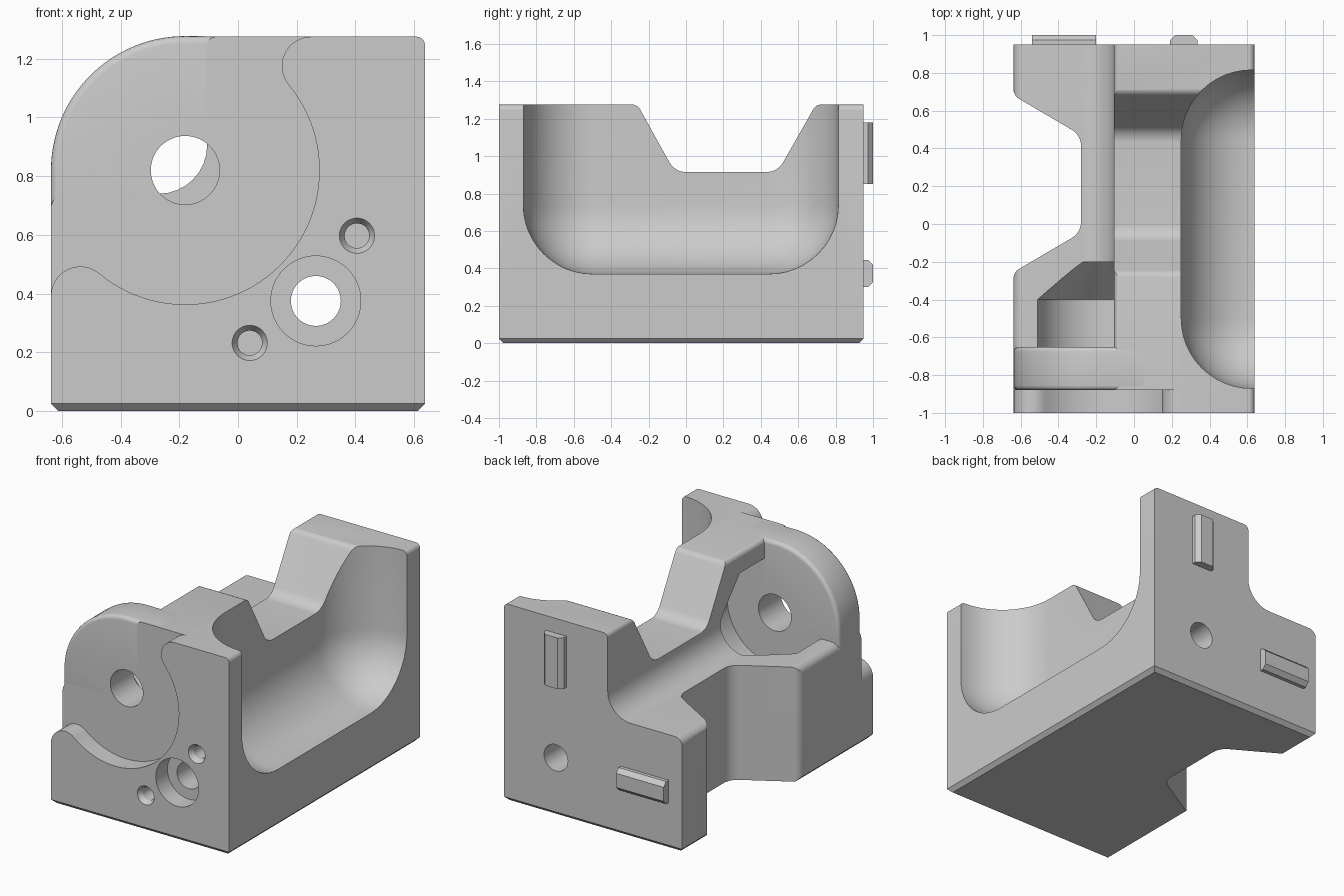
import bpy, bmesh, math
from mathutils import Vector, Matrix

if "Cube" in bpy.data.objects:
    bpy.data.objects.remove(bpy.data.objects["Cube"])

HALF, TOP, FRONT, BACK = 0.637, 1.275, -1.0, 0.95
BOLT_X, BOLT_Z, BOSS_R = -0.18, 0.82, 0.457

grey = bpy.data.materials.new("light_grey")
grey.use_nodes = True
grey.diffuse_color = (0.6, 0.6, 0.6, 1)
grey.node_tree.nodes["Principled BSDF"].inputs["Base Color"].default_value = (0.6, 0.6, 0.6, 1)


def make(name, bm):
    bmesh.ops.recalc_face_normals(bm, faces=bm.faces)
    mesh = bpy.data.meshes.new(name)
    bm.to_mesh(mesh)
    bm.free()
    mesh.materials.append(grey)
    obj = bpy.data.objects.new(name, mesh)
    bpy.context.scene.collection.objects.link(obj)
    return obj


def arc(cx, cy, r, start, end, steps=12):
    angles = [math.radians(start + (end - start) * i / steps) for i in range(steps + 1)]
    return [(cx + r * math.cos(a), cy + r * math.sin(a)) for a in angles]


def rounded(points, steps=8):
    """Polygon outline; a third value on a point is its corner radius."""
    out = []
    for i, p in enumerate(points):
        here = Vector(p[:2])
        if len(p) == 2:
            out.append(tuple(here))
            continue
        to_prev = (Vector(points[i - 1][:2]) - here).normalized()
        to_next = (Vector(points[(i + 1) % len(points)][:2]) - here).normalized()
        half = to_prev.angle(to_next) / 2
        centre = here + (to_prev + to_next).normalized() * (p[2] / math.sin(half))
        reach = p[2] / math.tan(half)
        a, b = here + to_prev * reach - centre, here + to_next * reach - centre
        start = math.degrees(math.atan2(a.y, a.x))
        sweep = (math.degrees(math.atan2(b.y, b.x)) - start + 180) % 360 - 180
        out += arc(centre.x, centre.y, p[2], start, start + sweep, steps)
    return out


def prism_bm(points, axis, low, high):
    bm = bmesh.new()
    place = {"x": lambda a, b, d: (d, a, b),
             "y": lambda a, b, d: (a, d, b),
             "z": lambda a, b, d: (a, b, d)}[axis]
    face = bm.faces.new([bm.verts.new(place(a, b, low)) for a, b in points])
    grown = bmesh.ops.extrude_face_region(bm, geom=[face])["geom"]
    shift = Vector(place(0, 0, high - low))
    bmesh.ops.translate(bm, vec=shift, verts=[v for v in grown if isinstance(v, bmesh.types.BMVert)])
    if not face.is_valid or len(bm.faces) < len(points) + 2:
        bm.faces.new([v for v in bm.verts][:len(points)])
    bmesh.ops.recalc_face_normals(bm, faces=bm.faces)
    return bm


def prism(name, points, axis, low, high):
    return make(name, prism_bm(points, axis, low, high))


def turned(name, x, z, profile, sides=64):
    """Solid turned about an axis along y; profile holds (radius, y)."""
    bm = bmesh.new()
    rings = [[bm.verts.new((px, y, pz)) for px, pz in arc(x, z, r, 0, 360, sides)[:-1]]
             for r, y in profile]
    for low, high in zip(rings, rings[1:]):
        for i in range(sides):
            j = (i + 1) % sides
            bm.faces.new((low[i], low[j], high[j], high[i]))
    bm.faces.new(rings[0])
    bm.faces.new(rings[-1])
    return make(name, bm)


def cut(obj, cutters):
    for c in cutters:
        c.hide_render = True
        mod = obj.modifiers.new("cut_" + c.name, "BOOLEAN")
        mod.operation, mod.solver, mod.object = "DIFFERENCE", "EXACT", c
    bpy.context.view_layer.update()
    graph = bpy.context.evaluated_depsgraph_get()
    mesh = bpy.data.meshes.new_from_object(obj.evaluated_get(graph))
    obj.modifiers.clear()
    obj.data = mesh


# Main body: stepped section with a chamfered foot
bm = prism_bm(rounded([(-HALF, 0), (HALF, 0), (HALF, TOP, 0.03), (-0.105, TOP, 0.03),
                       (-0.105, 0.74, 0.165), (-HALF, 0.74, 0.05)]), "y", FRONT, BACK)
foot = [e for e in bm.edges if all(abs(v.co.z) < 1e-5 for v in e.verts)]
bmesh.ops.bevel(bm, geom=foot, offset=0.025, segments=1, affect="EDGES")
body = make("body", bm)

# Round flange that carries the large bolt hole
outline = [(-HALF, 0.55), (0.05, 0.55), (0.05, TOP)] + arc(BOLT_X, BOLT_Z, BOSS_R, 90, 180, 28)
bm = prism_bm(outline, "y", -0.88, -0.65)
rims = [e for e in bm.edges if abs(e.verts[0].co.y - e.verts[1].co.y) < 1e-5]
bmesh.ops.bevel(bm, geom=rims, offset=0.025, segments=4, profile=0.5, affect="EDGES")
flange = make("flange", bm)

# Front recess following the flange, with a rounded lip at each end
lip = 0.1
span = BOSS_R + lip
left_x = -HALF + lip
left_z = BOLT_Z - math.sqrt(span ** 2 - (left_x - BOLT_X) ** 2)
right_z = TOP - lip
right_x = BOLT_X + math.sqrt(span ** 2 - (right_z - BOLT_Z) ** 2)
a_left = math.degrees(math.atan2(BOLT_Z - left_z, BOLT_X - left_x))
a_right = math.degrees(math.atan2(right_z - BOLT_Z, right_x - BOLT_X))
recess_line = ([(-0.8, left_z)] + arc(left_x, left_z, lip, 180, a_left)
               + arc(BOLT_X, BOLT_Z, BOSS_R, 180 + a_left, 360 + a_right, 48)[1:]
               + arc(right_x, right_z, lip, 180 + a_right, 90)[1:]
               + [(right_x, 1.5), (-0.8, 1.5)])
recess = prism("recess_cutter", recess_line, "y", -1.2, -0.88)

# Large scooped pocket on the side
bm = bmesh.new()
bmesh.ops.create_cube(bm, size=1)
low, high = Vector((0.25, -0.87, 0.37)), Vector((1.5, 0.815, 2.3))
bmesh.ops.transform(bm, verts=bm.verts, matrix=Matrix.Translation((low + high) / 2)
                    @ Matrix.Diagonal((*(high - low), 1)))
bmesh.ops.bevel(bm, geom=bm.edges[:], offset=0.37, segments=12, profile=0.5, affect="EDGES")
scoop = make("scoop_cutter", bm)

# Sloped notch in the top of the wall, and one down the other side
edge = TOP + 0.001
top_notch = prism("top_notch_cutter", rounded([
    (-0.5, 1.5), (-0.5, edge), (-0.26, edge, 0.05), (-0.06, 0.915, 0.1), (0.49, 0.915, 0.1),
    (0.695, edge, 0.05), (0.85, edge), (0.85, 1.5)]), "x", -0.9, 0.9)
edge = -HALF - 0.001
side_notch = prism("side_notch_cutter", rounded([
    (-1, 0.9), (edge, 0.9), (edge, 0.68, 0.06), (-0.28, 0.47, 0.1), (-0.28, -0.045, 0.1),
    (edge, -0.255, 0.06), (edge, -0.5), (-1, -0.5)]), "z", -0.2, 1.5)

# Bolt hole, tapered relief behind it, counterbored through hole, dowel holes
bolt_hole = turned("bolt_hole_cutter", BOLT_X, BOLT_Z, [(0.117, -1.2), (0.117, -0.5)])
relief = turned("relief_cutter", BOLT_X, BOLT_Z, [(0.34, -0.65), (0.34, -0.4), (0.12, -0.2)])
through = turned("through_hole_cutter", 0.265, 0.375,
                 [(0.153, -1.1), (0.153, -0.88), (0.085, -0.88), (0.085, 1.1)])
dowels = [turned("dowel_hole_cutter", x, z, [(0.06, -1.1), (0.06, -1.0), (0.042, -0.97), (0.042, -0.88)])
          for x, z in ((0.405, 0.597), (0.04, 0.232))]

cutters = [recess, scoop, top_notch, side_notch, relief, bolt_hole, through] + dowels
cut(body, cutters)
cut(flange, [bolt_hole])
for c in cutters:
    bpy.data.objects.remove(c)


# Chamfered locating keys on the back
def key_section(low, high, c=0.027):
    return [(low, 0.9), (high, 0.9), (high, 1 - c), (high - c, 1), (low + c, 1), (low, 1 - c)]


upright = prism("upright_key", key_section(0.19, 0.335), "z", 0.85, 1.18)
level = prism("level_key", [(y, z) for z, y in key_section(0.3, 0.445)], "x", -0.54, -0.2)

# Smooth the curved faces, keep machined edges sharp
bpy.ops.object.select_all(action="DESELECT")
for obj in (body, flange, upright, level):
    obj.select_set(True)
bpy.context.view_layer.objects.active = body
bpy.ops.object.shade_smooth_by_angle(angle=math.radians(30))
